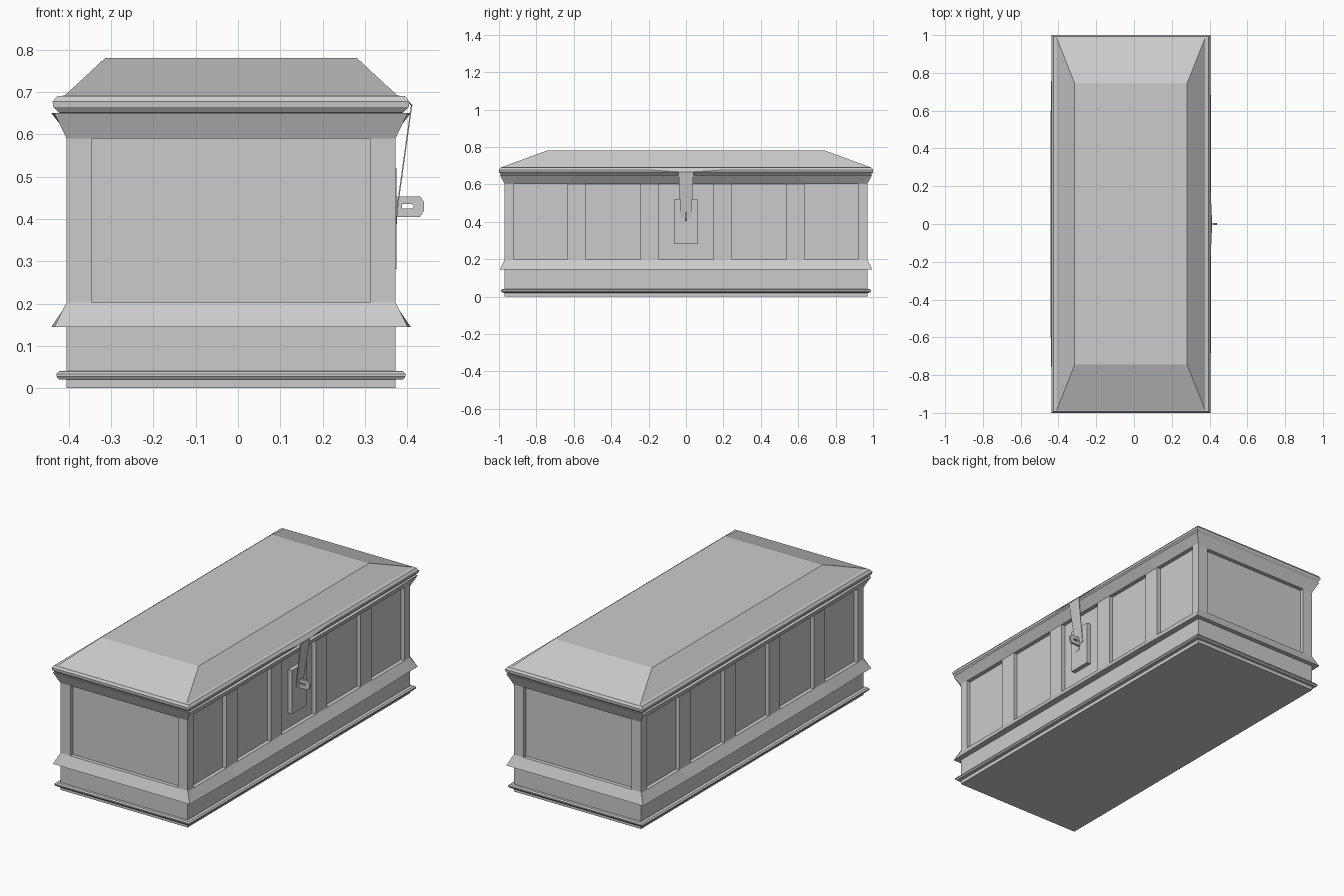
import bpy, bmesh
from mathutils import Vector

if "Cube" in bpy.data.objects:
    bpy.data.objects.remove(bpy.data.objects["Cube"])

CX, HX, HY = -0.0165, 0.3885, 0.97      # body centre and half sizes
Z_LOW, Z_HIGH = 0.145, 0.65             # ledge tips
RECESS = 0.022


def finish(name, bm, normals=True):
    bmesh.ops.remove_doubles(bm, verts=bm.verts, dist=1e-5)
    if normals:
        bmesh.ops.recalc_face_normals(bm, faces=bm.faces)
    me = bpy.data.meshes.new(name)
    bm.to_mesh(me)
    bm.free()
    ob = bpy.data.objects.new(name, me)
    bpy.context.collection.objects.link(ob)
    return ob


def face(bm, pts):
    bm.faces.new([bm.verts.new(p) for p in pts])


def loft(name, rings):
    """Closed stack of rectangles given as (half x, half y, z)."""
    bm = bmesh.new()
    rows = [[bm.verts.new((CX + sx * hx, sy * hy, z))
             for sx, sy in ((-1, -1), (1, -1), (1, 1), (-1, 1))] for hx, hy, z in rings]
    for a, b in zip(rows, rows[1:]):
        for i in range(4):
            j = (i + 1) % 4
            bm.faces.new((a[i], a[j], b[j], b[i]))
    bm.faces.new(rows[0][::-1])
    bm.faces.new(rows[-1])
    return finish(name, bm)


def molded(profile):
    return [(HX + ox, HY + oy, z) for ox, oy, z in profile]


# Base plinth with thin bead
loft("base", molded([(0, 0, 0), (0, 0, 0.02), (0.018, 0.013, 0.021), (0.024, 0.018, 0.028),
                     (0.024, 0.018, 0.034), (0.017, 0.012, 0.04), (0, 0, 0.041), (0, 0, Z_LOW)]))

# Hipped lid with rounded rim
loft("lid", molded([(0.004, 0.004, 0.65), (0.018, 0.018, 0.651), (0.032, 0.029, 0.665),
                    (0.033, 0.03, 0.677), (0.022, 0.022, 0.69), (0.01, 0.018, 0.691),
                    (0.004, 0.014, 0.692)]) + [(0.2975, 0.745, 0.78)])


def side(bm, half, depth, posts, edge, z0, z1, tip, corner, place):
    """One panelled wall; place(u, outward, z) maps it into the model."""
    cu, cd = corner
    P = lambda u, o, z: place(u, depth + o, z)
    tips = [(-half - cu, cd)] + [(p, tip) for p in posts] + [(half + cu, cd)]
    lefts = [-half + edge] + [p + 0.048 for p in posts]
    rights = [p - 0.048 for p in posts] + [half - edge]
    for i, (a, b) in enumerate(zip(lefts, rights)):
        (t0, o0), (t1, o1) = tips[i], tips[i + 1]
        # recessed panel and its walls
        outer = [(a, z0), (b, z0), (b, z1), (a, z1)]
        face(bm, [P(u, -RECESS, z) for u, z in outer])
        for k in range(4):
            (u, z), (v, w) = outer[k], outer[(k + 1) % 4]
            face(bm, [P(u, 0, z), P(v, 0, w), P(v, -RECESS, w), P(u, -RECESS, z)])
        # sloping ledges and their flat outer sides
        for zt, zi in ((Z_LOW, z0), (Z_HIGH, z1)):
            q = [P(t0, o0, zt), P(t1, o1, zt), P(b, 0, zi), P(a, 0, zi)]
            face(bm, q if zt == Z_LOW else q[::-1])
            q = [P(t1, o1, zt), P(t0, o0, zt),
                 P(max(t0, -half), 0, zt), P(min(t1, half), 0, zt)]
            face(bm, q if zt == Z_LOW else q[::-1])
    # posts with pointed flared ends
    spans = [(-half, lefts[0])] + list(zip(rights, lefts[1:])) + [(rights[-1], half)]
    for (a, b), (t, o) in zip(spans, tips):
        face(bm, [P(a, 0, z0), P(b, 0, z0), P(b, 0, z1), P(a, 0, z1)])
        face(bm, [P(t, o, Z_LOW), P(b, 0, z0), P(a, 0, z0)])
        face(bm, [P(t, o, Z_HIGH), P(a, 0, z1), P(b, 0, z1)])


# Panelled body: two long walls, two end walls
bm = bmesh.new()
long_posts = [-0.585, -0.195, 0.195, 0.585]
for s in (1, -1):
    side(bm, HY, HX, long_posts, 0.05, 0.198, 0.603, 0.036, (0.025, 0.029),
         lambda u, d, z: Vector((CX + s * d, s * u, z)))
    side(bm, HX, HY, [], 0.06, 0.203, 0.59, 0.025, (0.029, 0.025),
         lambda u, d, z: Vector((CX + s * u, -s * d, z)))
finish("panelled_body", bm)


def prism(name, pts, offset, hole=None):
    """Extruded flat outline, optionally with a matching inner hole outline."""
    bm = bmesh.new()
    o = Vector(offset)
    if hole:
        n = len(pts)
        for i in range(n):
            j = (i + 1) % n
            A, B, C, D = (Vector(p) for p in (pts[i], pts[j], hole[j], hole[i]))
            face(bm, [A, B, C, D])
            face(bm, [D + o, C + o, B + o, A + o])
            face(bm, [A, A + o, B + o, B])
            face(bm, [D, C, C + o, D + o])
    else:
        low = [bm.verts.new(p) for p in pts]
        r = bmesh.ops.extrude_face_region(bm, geom=[bm.faces.new(low)])
        bmesh.ops.translate(bm, vec=o,
                            verts=[v for v in r["geom"] if isinstance(v, bmesh.types.BMVert)])
        bm.faces.new(low) if not bm.faces.get(low) else None
    return finish(name, bm)


# Lock plate on the middle panel
prism("lock_plate", [(0.345, -0.063, 0.28), (0.345, 0.063, 0.28),
                     (0.345, 0.063, 0.52), (0.345, -0.063, 0.52)], (0.029, 0, 0))

# Hasp strap: tapered hanging strip, plus its wide wing along the rim
prism("hasp_strap", [(0.409, -0.04, 0.67), (0.374, -0.029, 0.42), (0.374, 0.029, 0.42),
                     (0.409, 0.04, 0.67)], (0.003, 0, 0))
prism("hasp_tip", [(0.374, -0.03, 0.42), (0.372, -0.03, 0.385),
                   (0.372, 0.0, 0.385), (0.374, 0.0, 0.42)], (0.003, 0, 0))
prism("hasp_wing", [(0.402, -0.2, 0.677), (0.409, -0.04, 0.667),
                    (0.409, 0.04, 0.667), (0.402, 0.2, 0.677)], (0.003, 0, 0))

# Staple loop sticking out through the hasp
loop = [(0.372, 0.405), (0.43, 0.405), (0.44, 0.42), (0.44, 0.44), (0.43, 0.453), (0.372, 0.453)]
slot = [(0.387, 0.425), (0.41, 0.425), (0.415, 0.427), (0.415, 0.433), (0.41, 0.435), (0.387, 0.435)]
prism("staple", [(x, -0.006, z) for x, z in loop], (0, 0.012, 0),
      [(x, -0.006, z) for x, z in slot])
